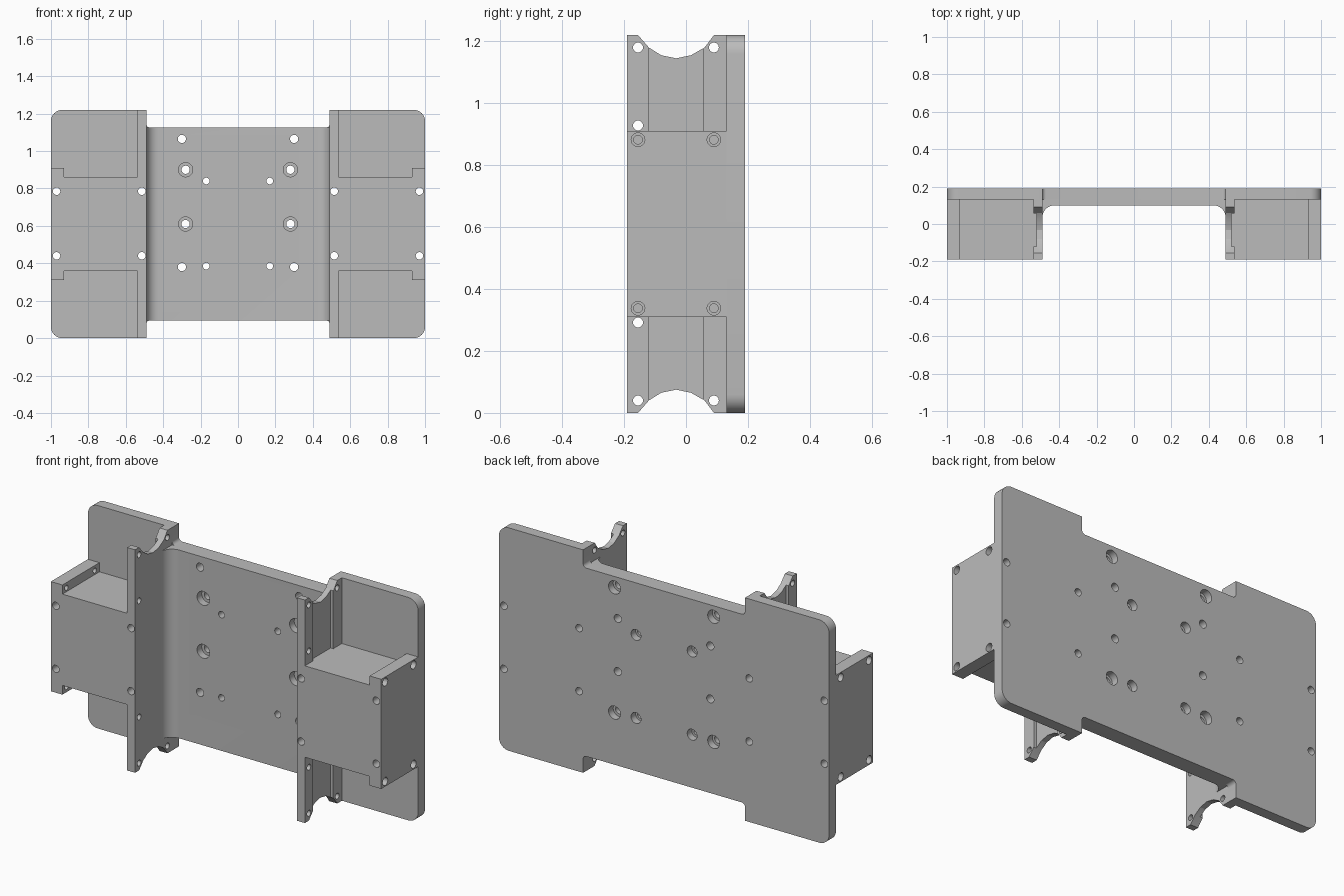
import bpy, bmesh, math
from mathutils import Vector

cube = bpy.data.objects.get("Cube")
if cube:
    bpy.data.objects.remove(cube, do_unlink=True)

grey = bpy.data.materials.new("plain_grey")
grey.use_nodes = True
grey.diffuse_color = (0.5, 0.5, 0.5, 1)
bsdf = next(n for n in grey.node_tree.nodes if n.type == 'BSDF_PRINCIPLED')
bsdf.inputs["Base Color"].default_value = (0.5, 0.5, 0.5, 1)

H, MID = 1.22, 0.61
FRONT, BACK, PLATE = -0.19, 0.19, 0.13
INNER, WALL, FLANGE = 0.49, 0.538, 0.93


def place(axis, a, b, d):
    """Put 2D profile point (a, b) at depth d along the axis."""
    return {'x': (d, a, b), 'y': (a, d, b), 'z': (a, b, d)}[axis]


def loft(bm, rings):
    """Skin a closed solid through rings of equal length."""
    loops = [[bm.verts.new(p) for p in ring] for ring in rings]
    n = len(loops[0])
    for lo, hi in zip(loops, loops[1:]):
        for i in range(n):
            j = (i + 1) % n
            bm.faces.new((lo[i], lo[j], hi[j], hi[i]))
    bm.faces.new(loops[0][::-1])
    bm.faces.new(loops[-1])


def prism(bm, axis, outline, d0, d1):
    loft(bm, [[place(axis, a, b, d) for a, b in outline] for d in (d0, d1)])


def hole(bm, axis, a, b, steps, segs=24):
    """Stepped round cutter; steps are (radius, depth)."""
    angles = [math.tau * i / segs for i in range(segs)]
    loft(bm, [[place(axis, a + r * math.cos(t), b + r * math.sin(t), d)
               for t in angles] for r, d in steps])


def rounded(points, segs=8):
    """Round the corners of an outline of (a, b, radius)."""
    out = []
    for i, (a, b, r) in enumerate(points):
        p = Vector((a, b))
        if r == 0:
            out.append((a, b))
            continue
        u = (Vector(points[i - 1][:2]) - p).normalized()
        v = (Vector(points[(i + 1) % len(points)][:2]) - p).normalized()
        for k in range(segs + 1):
            t = k / segs * math.pi / 2
            q = p + r * (u * (1 - math.sin(t)) + v * (1 - math.cos(t)))
            out.append((q.x, q.y))
    return out


def finish(name, bm):
    bmesh.ops.recalc_face_normals(bm, faces=bm.faces)
    mesh = bpy.data.meshes.new(name)
    bm.to_mesh(mesh)
    bm.free()
    mesh.materials.append(grey)
    obj = bpy.data.objects.new(name, mesh)
    bpy.context.collection.objects.link(obj)
    return obj


def cut(obj, bm):
    """Subtract the cutter, then smooth the rounded surfaces."""
    cutter = finish("cutter", bm)
    cutter.hide_render = True
    mod = obj.modifiers.new("cut", 'BOOLEAN')
    mod.operation, mod.solver, mod.object = 'DIFFERENCE', 'EXACT', cutter
    bpy.ops.object.select_all(action='DESELECT')
    obj.select_set(True)
    bpy.context.view_layer.objects.active = obj
    bpy.ops.object.modifier_apply(modifier=mod.name)
    bpy.data.objects.remove(cutter, do_unlink=True)
    bpy.ops.object.shade_smooth_by_angle(angle=math.radians(20))


def plate_holes():
    """Screw holes through the back plate and the blocks."""
    bm = bmesh.new()
    for s in (-1, 1):
        # counterbored from the back
        for x, rows, small, big in ((0.3, (1.065, 0.38), 0.022, 0.036),
                                    (0.17, (0.84, 0.385), 0.018, 0.03)):
            for z in rows:
                hole(bm, 'y', s * x, z, [(small, 0), (small, 0.15), (big, 0.15), (big, 0.3)])
        # counterbored from the front
        for z in (0.9, 0.61):
            hole(bm, 'y', s * 0.28, z, [(0.038, 0), (0.038, 0.14), (0.022, 0.14), (0.022, 0.3)])
        block_holes(bm, s, (0.515, 0.97))
    return bm


def block_holes(bm, s, columns):
    for x in columns:
        for z in (0.785, 0.44):
            hole(bm, 'y', s * x, z, [(0.02, -0.3), (0.02, 0.3)])


# Back plate: wide rounded wings with a lower middle
lo, hi = 0.095, H - 0.095
half = [(INNER, hi, 0.02), (INNER, H, 0), (1, H, 0.06),
        (1, 0, 0.06), (INNER, 0, 0), (INNER, lo, 0.02)]
outline = half + [(-x, z, r) for x, z, r in reversed(half)]
bm = bmesh.new()
prism(bm, 'y', rounded(outline), PLATE, BACK)
cut(finish("back_plate", bm), plate_holes())

# Thicker centre panel with filleted sides running into the walls
panel = [(-INNER, PLATE, 0), (-INNER, 0.03, 0), (-INNER, 0.1, 0.065),
         (INNER, 0.1, 0.065), (INNER, 0.03, 0), (INNER, PLATE, 0)]
arc = [(INNER - 0.065 * (1 - math.cos(t)), 0.1 - 0.065 * (1 - math.sin(t)))
       for t in (math.pi / 2 * k / 8 for k in range(9))]
arc = [(INNER - 0.065 + 0.065 * math.sin(k / 8 * math.pi / 2),
        0.035 + 0.065 * math.cos(k / 8 * math.pi / 2)) for k in range(9)]
panel = [(-INNER, PLATE)] + [(-x, y) for x, y in reversed(arc)] + arc + [(INNER, PLATE)]
bm = bmesh.new()
prism(bm, 'z', panel, lo, hi)
cut(finish("centre_panel", bm), plate_holes())

# Side walls with scooped ends, and mounting blocks
scoop = [(-0.155, 0), (-0.12, 0.04), (-0.08, 0.065), (-0.032, 0.075),
         (0.016, 0.065), (0.06, 0.04), (0.09, 0)]
wall = ([(FRONT, 0)] + scoop + [(PLATE, 0), (PLATE, H)]
        + [(y, H - z) for y, z in reversed(scoop)] + [(FRONT, H)])
block_half = [(WALL, 0.86), (FLANGE, 0.86), (FLANGE, 0.91), (1, 0.91)]
block = block_half + [(x, H - z) for x, z in reversed(block_half)]

for s, side in ((1, "left"), (-1, "right")):
    bm = bmesh.new()
    prism(bm, 'x', wall, s * INNER, s * WALL)
    cutter = bmesh.new()
    for m in (1, -1):
        # shallow channel on the outer face
        z0, z1 = MID + m * 0.25, MID + m * 0.7
        channel = [(-0.12, z0), (0.055, z0), (0.055, z1), (-0.12, z1)]
        prism(cutter, 'x', channel, s * 0.522, s * 0.6)
        for y, dz in ((-0.155, 0.57), (0.09, 0.57), (-0.155, 0.318)):
            hole(cutter, 'x', y, MID + m * dz, [(0.016, s * 0.4), (0.016, s * 0.6)])
    block_holes(cutter, s, (0.515,))
    cut(finish(side + "_wall", bm), cutter)

    bm = bmesh.new()
    prism(bm, 'y', [(s * x, z) for x, z in block], FRONT, PLATE)
    cutter = bmesh.new()
    for m in (1, -1):
        for y in (-0.155, 0.09):
            hole(cutter, 'x', y, MID + m * 0.272,
                 [(0.014, s * 0.9), (0.014, s * 0.96), (0.022, s * 0.96), (0.022, s * 1.1)])
    block_holes(cutter, s, (0.97,))
    cut(finish(side + "_block", bm), cutter)
